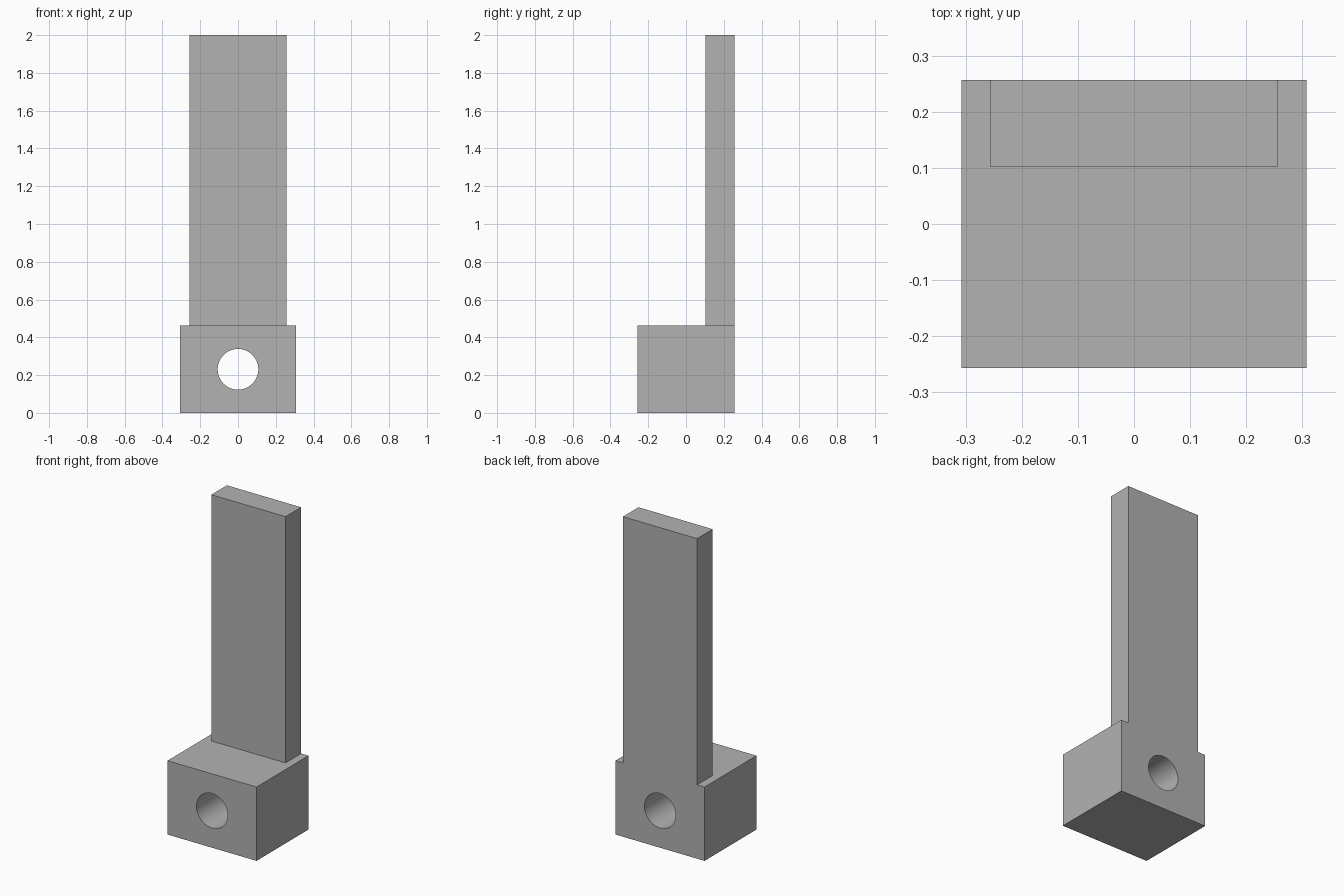
import bpy
import math

default = bpy.data.objects.get("Cube")
if default:
    bpy.data.objects.remove(default, do_unlink=True)

U = 2 / 39  # module: the whole part is 39 modules tall

grey = bpy.data.materials.new("plain_grey")
grey.use_nodes = True
grey.diffuse_color = (0.448, 0.448, 0.448, 1)
grey.node_tree.nodes["Principled BSDF"].inputs["Base Color"].default_value = grey.diffuse_color


def box(name, size, centre):
    bpy.ops.mesh.primitive_cube_add(size=1, location=[c * U for c in centre])
    ob = bpy.context.object
    ob.name = name
    ob.scale = [s * U for s in size]
    bpy.ops.object.transform_apply(location=True, rotation=True, scale=True)
    ob.data.materials.append(grey)
    return ob


def combine(target, tool, operation):
    """Apply a boolean and discard the tool object."""
    tool.hide_render = True
    bpy.context.view_layer.objects.active = target
    mod = target.modifiers.new(operation.lower(), "BOOLEAN")
    mod.operation, mod.solver, mod.object = operation, "EXACT", tool
    bpy.ops.object.modifier_apply(modifier=mod.name)
    bpy.data.objects.remove(tool, do_unlink=True)


# Base block with the upright plate flush to its back
bracket = box("base_block_with_upright", (12, 10, 9), (0, 0, 4.5))
upright = box("upright_plate", (10, 3, 30), (0, 3.5, 24))
combine(bracket, upright, "UNION")

# Round hole through the block, front to back
bpy.ops.mesh.primitive_cylinder_add(vertices=64, radius=2.1 * U, depth=14 * U,
                                    location=(0, 0, 4.5 * U),
                                    rotation=(math.pi / 2, 0, 0))
drill = bpy.context.object
drill.name = "hole_cutter"
drill.data.materials.append(grey)
combine(bracket, drill, "DIFFERENCE")

# Smooth hole wall, crisp edges elsewhere
bpy.ops.object.select_all(action="DESELECT")
bracket.select_set(True)
bpy.context.view_layer.objects.active = bracket
bpy.ops.object.shade_smooth_by_angle(angle=math.radians(30))
